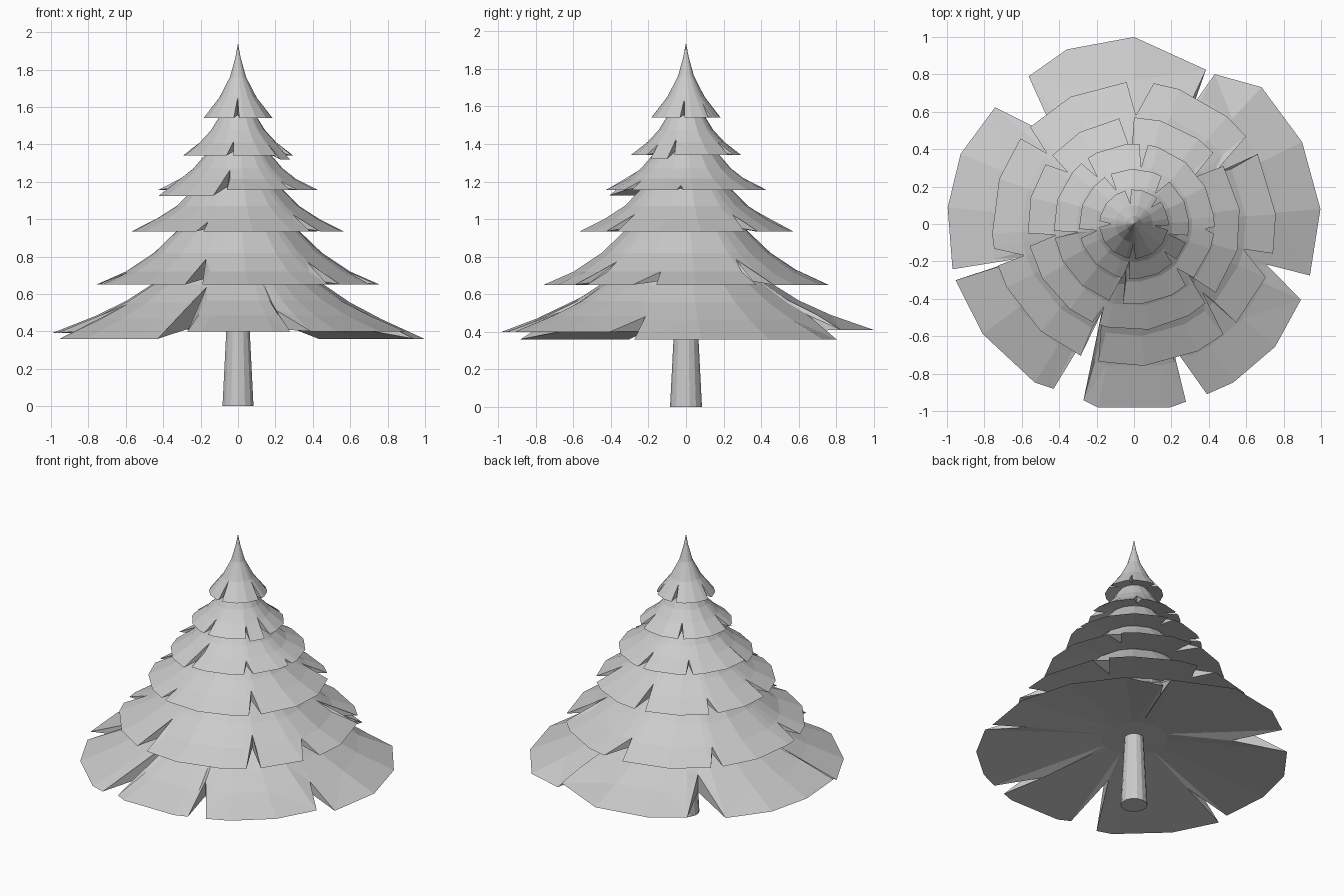
import bpy, bmesh
from math import radians, cos, sin

if "Cube" in bpy.data.objects:
    bpy.data.objects.remove(bpy.data.objects["Cube"])


def height_at(profile, r):
    """Height on a tier's slope at radius r (profile runs rim to centre)."""
    for (r0, z0), (r1, z1) in zip(profile, profile[1:]):
        if r >= r1:
            return z1 + (z0 - z1) * (r - r1) / (r0 - r1)
    return profile[-1][1]


def tier(name, profile, under, notches, rim_angles):
    """Skirt of branches: notches are (start, end, tip angle, tip radius, edge radius scale, lift of next lobe)."""
    R, rim_z = profile[0]
    inner_r, inner_z = under

    # Outline columns: angle, outer radius, rim lift, is it a notch tip
    notches = sorted(tuple(n) + (1.0, 0.0)[len(n) - 4:] for n in notches)
    columns = []
    for a0, a1, tip, tip_r, edge, lift in notches:
        prev = [n for n in notches if n[0] < a0]
        before = (prev or notches)[-1][5]
        columns += [(a0, R * edge, before, 0),
                    (min(max(tip, a0 + .4), a1 - .4), tip_r, 0, 1),
                    (a1, R * edge, lift, 0)]
    for a in rim_angles:
        if any(n[0] - 4 < a < n[1] + 4 for n in notches):
            continue
        prev = [n for n in notches if n[1] < a]
        columns.append((a, R, (prev or notches)[-1][5], 0))
    columns.sort()

    bm = bmesh.new()
    strips = []
    for a, limit, lift, is_tip in columns:
        c, s = cos(radians(a)), sin(radians(a))
        under_z = inner_z + (rim_z - inner_z) * (limit - inner_r) / (R - inner_r)
        pts = [(inner_r, inner_z), (limit, under_z if is_tip else rim_z + lift)]
        for r, z in profile:
            r = min(r, limit)
            t = max(0, (r - inner_r) / (R - inner_r))
            z = rim_z if (r == limit and not is_tip) else height_at(profile, r)
            pts.append((r, z + lift * (1 if r == limit else t * t)))
        strips.append([bm.verts.new((r * c, r * s, z)) for r, z in pts])
    for i, a in enumerate(strips):
        b = strips[(i + 1) % len(strips)]
        for j in range(len(a) - 1):
            bm.faces.new((a[j], b[j], b[j + 1], a[j + 1]))
    bmesh.ops.remove_doubles(bm, verts=bm.verts, dist=0.0005)
    bmesh.ops.triangulate(bm, faces=[f for f in bm.faces if len(f.verts) > 3])
    bmesh.ops.recalc_face_normals(bm, faces=bm.faces)
    mesh = bpy.data.meshes.new(name)
    bm.to_mesh(mesh)
    bm.free()
    bpy.context.collection.objects.link(bpy.data.objects.new(name, mesh))


def even(offset):
    return [offset + 22.5 * i for i in range(16)]


# Branch tiers, bottom to top
tier("branches_1", [(1.0, .36), (.77, .465), (.6, .555), (.46, .65), (.41, .695)], (.21, .49),
     [(61.7, 65, 63.5, .72, .91, .05), (125.5, 140, 132, .62, .97, .03),
      (194, 197.5, 197, .62, 1, 0), (244, 254, 249.5, .48, .98, .04),
      (286.3, 293.2, 287.5, .68, .99, .04), (335.6, 343.7, 343, .74, .98, 0)],
     [4.6, 26, 47, 90, 111, 158, 175, 216, 238, 259, 281, 302, 319])

tier("branches_2", [(.76, .65), (.6, .72), (.45, .82), (.33, .935), (.29, .975)], (.41, .695),
     [(29.5, 38, 32, .5), (82, 93, 89, .58), (137, 143, 141, .6),
      (190, 197, 196, .61), (248, 255.5, 250, .5), (309, 316, 315, .52),
      (338, 348, 347, .6)], even(4))

tier("branches_3", [(.57, .935), (.44, 1.0), (.33, 1.07), (.25, 1.15), (.22, 1.185)], (.29, .975),
     [(33, 42, 38, .4), (90, 98, 92, .38), (140, 146, 142, .45),
      (185, 192, 188, .42), (247, 251, 250, .47), (312, 320, 317, .4)], even(8))

tier("branches_4", [(.43, 1.155), (.31, 1.215), (.24, 1.27), (.18, 1.34), (.155, 1.37)],
     (.22, 1.185),
     [(80, 86, 83, .3), (125, 131, 128, .32), (185, 190, 188, .3, 1, -.03),
      (252, 262, 260, .25, 1, 0), (310, 318, 314, .33), (353, 358, 356, .38)], even(5))

tier("branches_5", [(.295, 1.34), (.205, 1.41), (.145, 1.475), (.105, 1.54), (.09, 1.56)],
     (.155, 1.37),
     [(50, 60, 55, .2), (115, 122, 118, .2), (185, 195, 190, .2),
      (258, 265, 263, .2), (314, 320, 318, .22, 1, -.02), (340, 348, 344, .19)], even(2))

tier("branches_top", [(.185, 1.54), (.1, 1.65), (.043, 1.76), (.015, 1.86), (0, 1.94)],
     (.09, 1.56),
     [(40, 48, 44, .13), (95, 105, 100, .11), (175, 185, 180, .12),
      (263, 272, 269, .1), (350, 358, 355, .11)], even(9))

# Trunk
bpy.ops.mesh.primitive_cone_add(vertices=14, radius1=.085, radius2=.06, depth=.49,
                                location=(0, 0, .245))
bpy.context.object.name = "trunk"

# Flat middle of the lowest underside
bpy.ops.mesh.primitive_circle_add(vertices=16, radius=.215, fill_type='NGON', location=(0, 0, .49))
bpy.context.object.name = "underside_disc"
